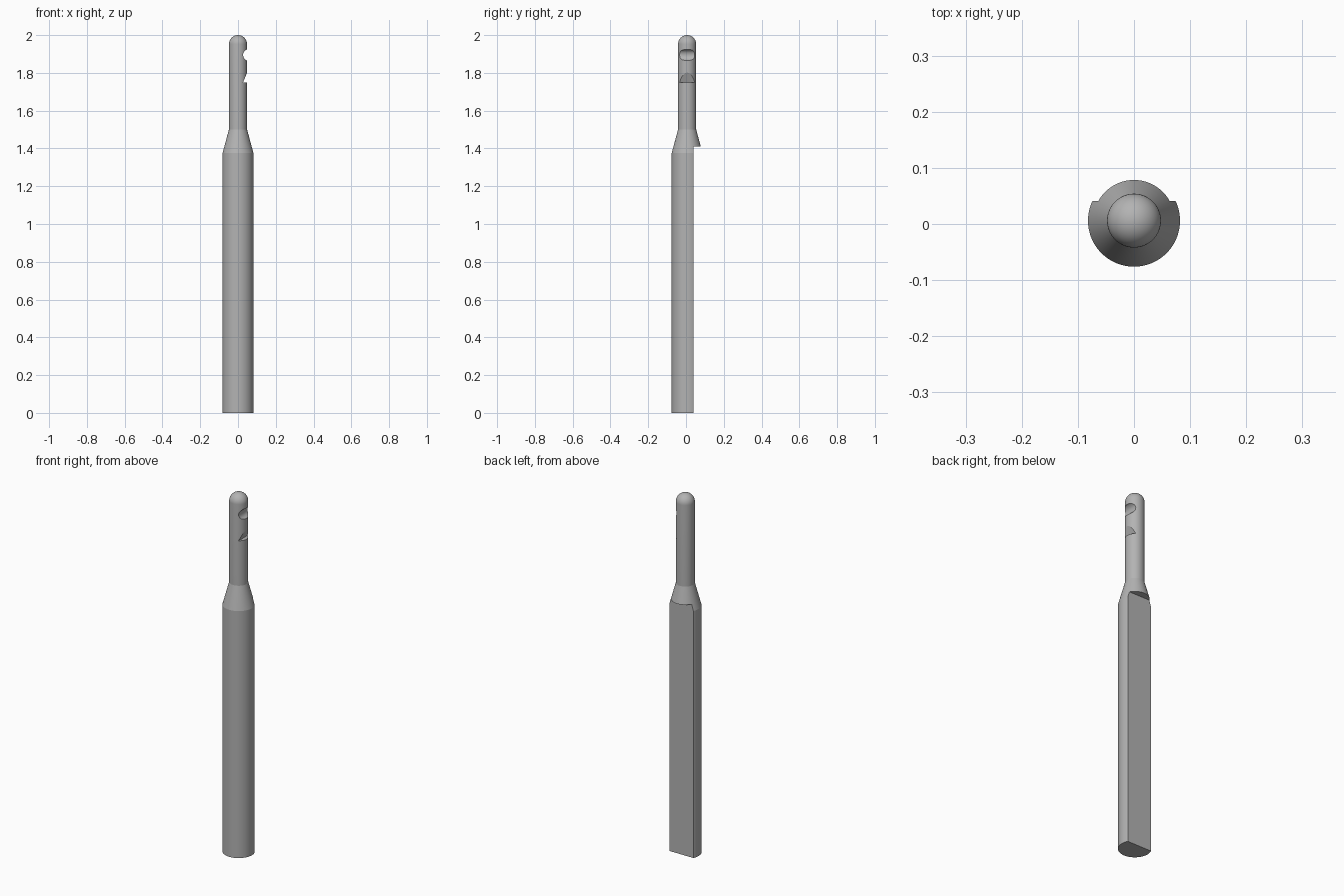
import bpy, bmesh
from math import sin, cos, pi, radians
from mathutils import Vector, Matrix

cube = bpy.data.objects.get("Cube")
if cube:
    bpy.data.objects.remove(cube)

AXIS_Y = 0.006
R_SHANK, R_TIP = 0.082, 0.048
SIDES, DOME = 96, 16

grey = bpy.data.materials.new("steel grey")
grey.use_nodes = True
colour = (0.45, 0.45, 0.45, 1)
grey.diffuse_color = colour
grey.node_tree.nodes["Principled BSDF"].inputs["Base Color"].default_value = colour


def make_object(name, bm):
    bmesh.ops.recalc_face_normals(bm, faces=bm.faces)
    mesh = bpy.data.meshes.new(name)
    bm.to_mesh(mesh)
    bm.free()
    mesh.materials.append(grey)
    obj = bpy.data.objects.new(name, mesh)
    bpy.context.collection.objects.link(obj)
    return obj


def lathe(name, profile):
    """Revolve (radius, z) points about the pin axis."""
    bm = bmesh.new()
    verts = [bm.verts.new((r, 0, z)) for r, z in profile]
    edges = [bm.edges.new(pair) for pair in zip(verts, verts[1:])]
    bmesh.ops.spin(bm, geom=verts + edges, cent=(0, 0, 0), axis=(0, 0, 1),
                   angle=2 * pi, steps=SIDES, use_duplicate=False)
    bmesh.ops.remove_doubles(bm, verts=bm.verts, dist=1e-5)
    bmesh.ops.translate(bm, verts=bm.verts, vec=(0, AXIS_Y, 0))
    return make_object(name, bm)


def prism(name, outline, y0, y1):
    """Extrude an (x, z) outline along y."""
    bm = bmesh.new()
    face = bm.faces.new([bm.verts.new((x, y0, z)) for x, z in outline])
    new = bmesh.ops.extrude_face_region(bm, geom=[face])["geom"]
    moved = [v for v in new if isinstance(v, bmesh.types.BMVert)]
    bmesh.ops.translate(bm, verts=moved, vec=(0, y1 - y0, 0))
    return make_object(name, bm)


# Pin body: thick shank, taper, slim neck and rounded tip
profile = [(0, 0), (R_SHANK, 0), (R_SHANK, 1.375), (R_TIP, 1.5)]
for i in range(DOME):
    a = pi / 2 * i / DOME
    profile.append((R_TIP * cos(a), 2 - R_TIP + R_TIP * sin(a)))
profile.append((0, 2))
pin = lathe("pin_body", profile)

# Cutters: back flat, round cross notch, wedge notch with a level floor
round_outline = [(0.058 + 0.031 * cos(2 * pi * i / 48),
                  1.895 + 0.031 * sin(2 * pi * i / 48)) for i in range(48)]
cutters = [
    prism("back_flat_cutter", [(-0.2, -0.1), (0.2, -0.1), (0.2, 1.41), (-0.2, 1.41)], 0.041, 0.3),
    prism("round_notch_cutter", round_outline, -0.2, 0.2),
    prism("wedge_notch_cutter", [(0.027, 1.75), (0.1, 1.75), (0.1, 1.928), ], -0.2, 0.2),
]

bpy.ops.object.select_all(action="DESELECT")
bpy.context.view_layer.objects.active = pin
pin.select_set(True)
for cutter in cutters:
    cutter.hide_render = True
    mod = pin.modifiers.new(cutter.name, "BOOLEAN")
    mod.operation = "DIFFERENCE"
    mod.solver = "EXACT"
    mod.object = cutter
    bpy.ops.object.modifier_apply(modifier=mod.name)
    bpy.data.objects.remove(cutter)

bpy.ops.object.shade_smooth_by_angle(angle=radians(12))
